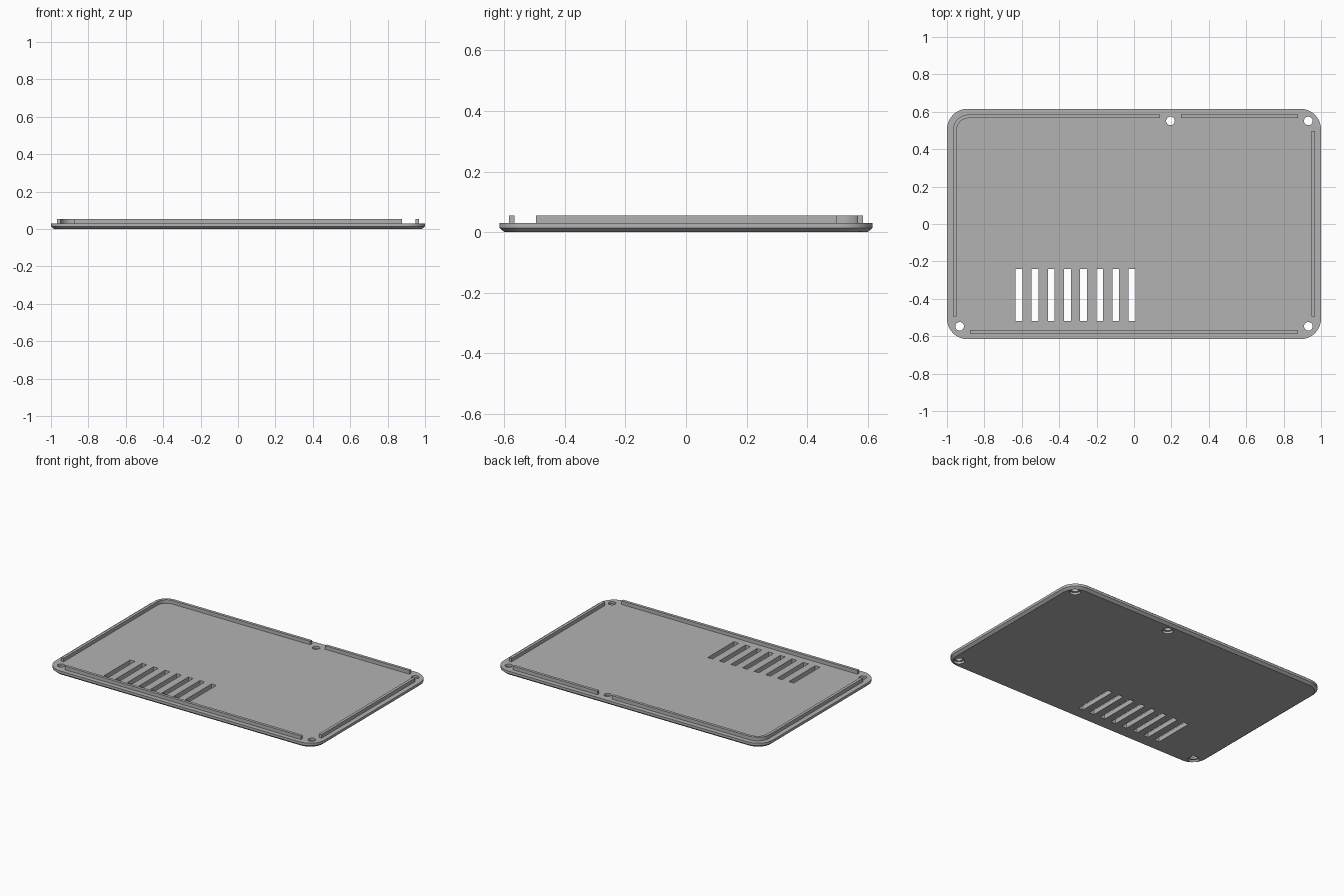
import bpy, bmesh
from math import pi, sin, cos, radians

cube = bpy.data.objects.get("Cube")
if cube:
    bpy.data.objects.remove(cube)

HALF_X, HALF_Y, PLATE_TOP, RIB_TOP = 1.0, 0.616, 0.031, 0.055

grey = bpy.data.materials.new("grey_plastic")
grey.use_nodes = True
grey.diffuse_color = (0.45, 0.45, 0.45, 1)
grey.node_tree.nodes["Principled BSDF"].inputs["Base Color"].default_value = grey.diffuse_color


def arc(cx, cy, r, start, end, steps=10):
    angles = [start + (end - start) * i / steps for i in range(steps + 1)]
    return [(cx + r * cos(a), cy + r * sin(a)) for a in angles]


def rounded_rect(hx, hy, r):
    points = []
    for i, (sx, sy) in enumerate([(1, 1), (-1, 1), (-1, -1), (1, -1)]):
        points += arc(sx * (hx - r), sy * (hy - r), r, i * pi / 2, (i + 1) * pi / 2)
    return points


def rect(x0, x1, y0, y1):
    return [(x0, y0), (x1, y0), (x1, y1), (x0, y1)]


def loft(bm, layers):
    """Closed solid through matching outlines, each given with its height."""
    rings = [[bm.verts.new((x, y, z)) for x, y in outline] for outline, z in layers]
    for low, high in zip(rings, rings[1:]):
        for i in range(len(low)):
            j = (i + 1) % len(low)
            bm.faces.new((low[i], low[j], high[j], high[i]))
    bm.faces.new(rings[0][::-1])
    bm.faces.new(rings[-1])


def make_object(name, bm):
    bmesh.ops.recalc_face_normals(bm, faces=bm.faces)
    mesh = bpy.data.meshes.new(name)
    bm.to_mesh(mesh)
    bm.free()
    mesh.materials.append(grey)
    obj = bpy.data.objects.new(name, mesh)
    bpy.context.scene.collection.objects.link(obj)
    return obj


def smooth(obj):
    bpy.ops.object.select_all(action='DESELECT')
    obj.select_set(True)
    bpy.context.view_layer.objects.active = obj
    bpy.ops.object.shade_smooth_by_angle(angle=radians(25))


# Cover plate with a chamfered lower edge
bm = bmesh.new()
CHAMFER, CORNER = 0.017, 0.11
loft(bm, [(rounded_rect(HALF_X - CHAMFER, HALF_Y - CHAMFER, CORNER - CHAMFER), 0),
          (rounded_rect(HALF_X, HALF_Y, CORNER), CHAMFER - 0.003),
          (rounded_rect(HALF_X, HALF_Y, CORNER), PLATE_TOP)])
plate = make_object("cover_plate", bm)

# Cutters: vent slots and counterbored screw holes
bm = bmesh.new()
for i in range(8):
    x = -0.615 + i * 0.0863
    slot = rect(x - 0.018, x + 0.018, -0.518, -0.24)
    loft(bm, [(slot, -0.02), (slot, 0.06)])
for x, y in [(0.932, 0.551), (0.195, 0.551), (-0.932, -0.547), (0.932, -0.547)]:
    wide, narrow = [arc(x, y, r, 0, 2 * pi, 32)[:-1] for r in (0.034, 0.023)]
    loft(bm, [(wide, -0.02), (wide, 0.015), (narrow, 0.015), (narrow, 0.06)])
cutter = make_object("opening_cutter", bm)
cutter.hide_render = True

# Apply the cut, then drop the cutter
cut = plate.modifiers.new("openings", 'BOOLEAN')
cut.operation, cut.solver, cut.object = 'DIFFERENCE', 'EXACT', cutter
bpy.context.view_layer.objects.active = plate
bpy.ops.object.modifier_apply(modifier=cut.name)
bpy.data.objects.remove(cutter)
smooth(plate)

# Locating ribs on the inner face
OX, OY, IX, IY, R = 0.968, 0.585, 0.949, 0.566, 0.085
T = OX - IX
corner_rib = ([(-OX, -0.495)] + [(-IX, -0.495)]
              + arc(R - OX, OY - R, R - T, pi, pi / 2) + [(0.14, IY), (0.14, OY)]
              + arc(R - OX, OY - R, R, pi / 2, pi))
ribs = {
    "corner_rib": corner_rib,
    "back_rib": rect(0.25, 0.877, IY, OY),
    "left_rib": rect(IX, OX, -0.495, 0.497),
    "front_rib": rect(-0.877, 0.877, -OY, -IY),
}
for name, outline in ribs.items():
    bm = bmesh.new()
    loft(bm, [(outline, PLATE_TOP - 0.004), (outline, RIB_TOP)])
    smooth(make_object(name, bm))
